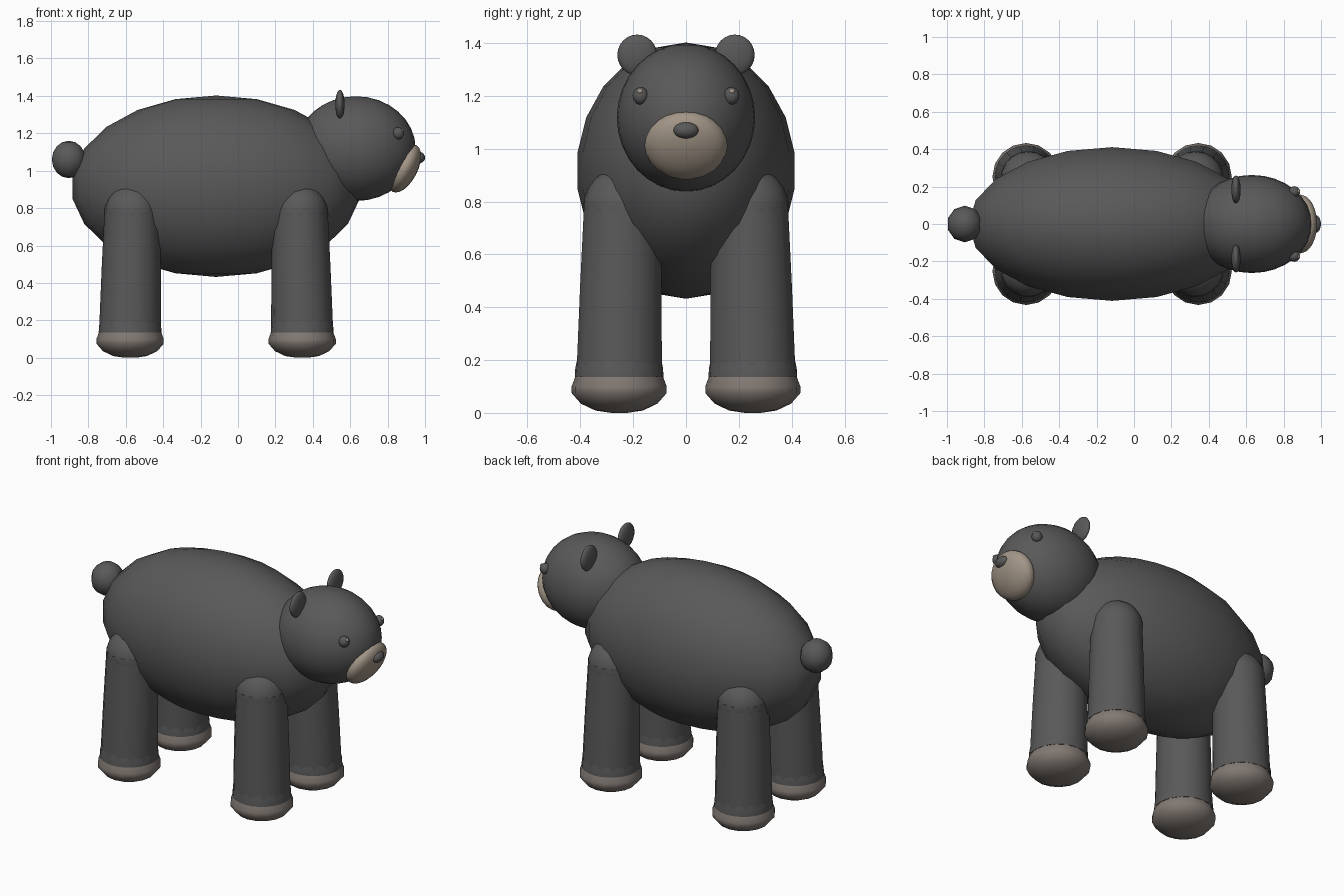
import bpy, bmesh, math
from mathutils import Matrix

cube = bpy.data.objects.get("Cube")
if cube:
    bpy.data.objects.remove(cube, do_unlink=True)


def material(name, color):
    m = bpy.data.materials.new(name)
    m.use_nodes = True
    m.diffuse_color = (*color, 1)
    m.node_tree.nodes["Principled BSDF"].inputs["Base Color"].default_value = (*color, 1)
    return m


FUR = material("dark grey fur", (0.1, 0.1, 0.1))
TAN = material("tan muzzle", (0.36, 0.3, 0.24))
PAW = material("grey brown paw", (0.22, 0.19, 0.17))


def finish(name, bm, mat, sharp_angle=math.pi):
    """Turn a bmesh into a smooth shaded object."""
    bmesh.ops.recalc_face_normals(bm, faces=bm.faces)
    for f in bm.faces:
        f.smooth = True
    for e in bm.edges:
        if len(e.link_faces) == 2 and e.calc_face_angle(0) > sharp_angle:
            e.smooth = False
    mesh = bpy.data.meshes.new(name)
    bm.to_mesh(mesh)
    bm.free()
    mesh.materials.append(mat)
    obj = bpy.data.objects.new(name, mesh)
    bpy.context.collection.objects.link(obj)
    return obj


def ellipsoid(name, center, radii, mat, segs=20, rings=12, tilt=0):
    bm = bmesh.new()
    place = (Matrix.Translation(center) @ Matrix.Rotation(math.radians(tilt), 4, 'Y')
             @ Matrix.Diagonal((*radii, 1)))
    bmesh.ops.create_uvsphere(bm, u_segments=segs, v_segments=rings, radius=1, matrix=place)
    return finish(name, bm, mat)


def lathe(name, profile, x, y, mat, sides, lean=(0, 0)):
    """Stack rings of (radius, height), leaning the axis from bottom to top."""
    bm = bmesh.new()
    low, high = profile[0][1], profile[-1][1]
    rings = []
    for r, z in profile:
        t = (z - low) / (high - low)
        cx, cy = x + lean[0] * t, y + lean[1] * t
        rings.append([bm.verts.new((cx + r * math.cos(math.tau * i / sides),
                                    cy + r * math.sin(math.tau * i / sides), z))
                      for i in range(sides)])
    for a, b in zip(rings, rings[1:]):
        for i in range(sides):
            j = (i + 1) % sides
            bm.faces.new((a[i], a[j], b[j], b[i]))
    bm.faces.new(rings[0])
    bm.faces.new(rings[-1])
    return finish(name, bm, mat, math.radians(50))


# Body, tail and head
MID_X = -0.117
ellipsoid("body", (MID_X, 0, 0.917), (0.775, 0.415, 0.485), FUR, 20, 11)
ellipsoid("tail", (-0.905, 0, 1.06), (0.095, 0.098, 0.1), FUR, 10, 8)
ellipsoid("head", (0.63, 0, 1.118), (0.32, 0.262, 0.28), FUR, 32, 16)

# Muzzle and nose
ellipsoid("muzzle", (0.89, 0, 1.012), (0.07, 0.157, 0.14), TAN, 20, 12, tilt=27)
ellipsoid("nose", (0.965, 0, 1.07), (0.035, 0.05, 0.032), FUR, 16, 10)

# Ears and eyes, one pair each
for side, label in ((1, "left"), (-1, "right")):
    ellipsoid(label + "_ear", (0.545, side * 0.185, 1.355), (0.025, 0.075, 0.077), FUR, 16, 12)
    ellipsoid(label + "_eye", (0.857, side * 0.172, 1.2), (0.031, 0.03, 0.033), FUR, 14, 10)
    ellipsoid(label + "_eye_glint", (0.877, side * 0.174, 1.216), (0.012, 0.012, 0.01), TAN, 8, 6)

# Legs: paw, ankle cuff, shaft and rounded top
PAW_PROFILE = ((0.03, 0), (0.09, 0.009), (0.145, 0.035), (0.18, 0.075), (0.18, 0.1), (0.165, 0.14))
for end, end_name in ((1, "front"), (-1, "rear")):
    for side, label in ((1, "left"), (-1, "right")):
        name = end_name + "_" + label
        x, y = MID_X + end * 0.46, side * 0.253
        lathe(name + "_paw", PAW_PROFILE, x, y, PAW, 16)
        lathe(name + "_ankle", ((0.168, 0.135), (0.166, 0.17), (0.156, 0.215)), x, y, FUR, 24)
        lean = (-end * 0.012, -side * 0.012)
        lathe(name + "_leg", ((0.166, 0.14), (0.158, 0.48), (0.148, 0.8)), x, y, FUR, 14, lean)
        ellipsoid(name + "_leg_top", (x + lean[0], y + lean[1], 0.775), (0.149, 0.149, 0.155), FUR, 20, 12)
